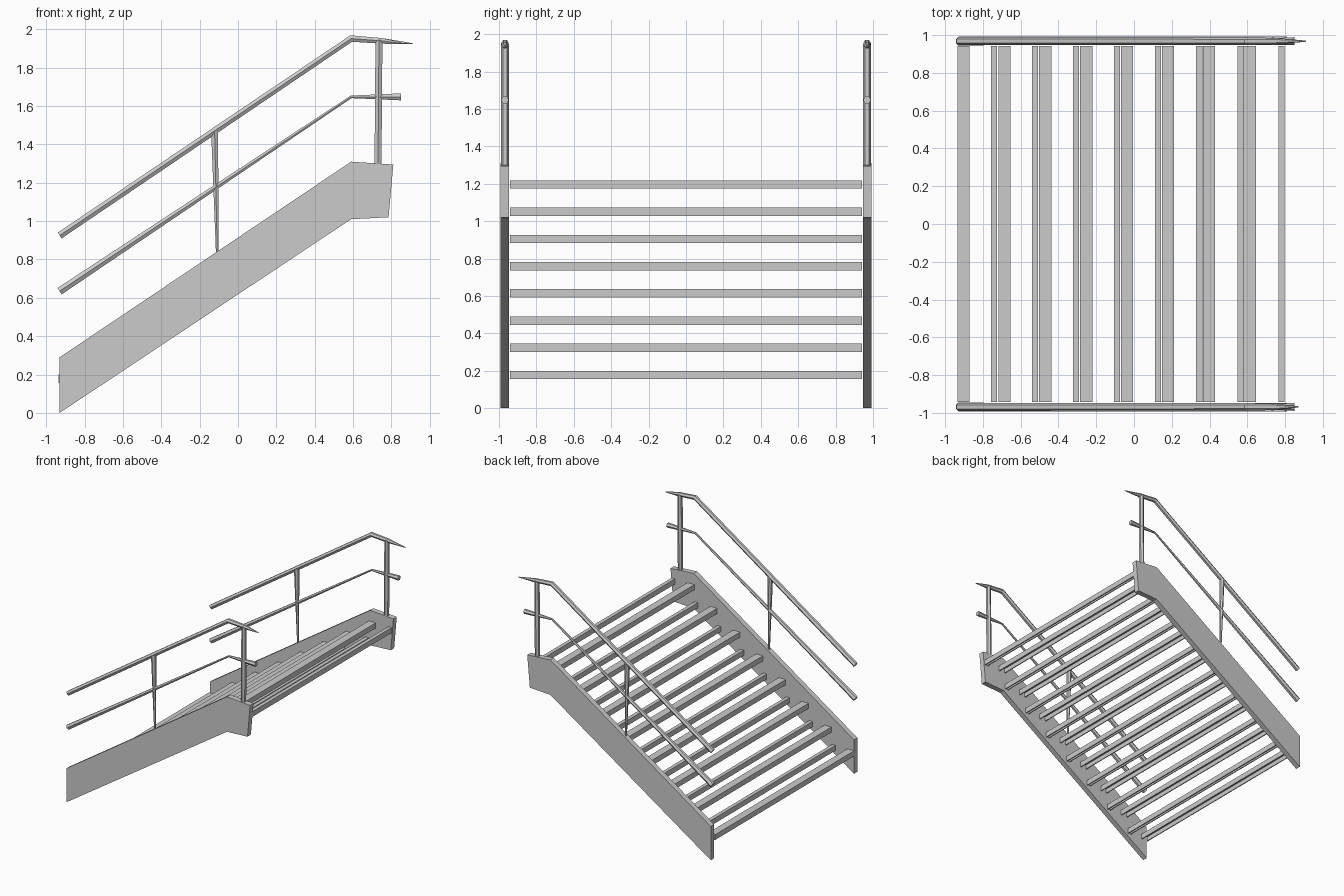
import bpy, bmesh

if "Cube" in bpy.data.objects:
    bpy.data.objects.remove(bpy.data.objects["Cube"])


def prism(name, profile, y0, y1):
    """Extrude a closed xz profile from y0 to y1."""
    bm = bmesh.new()
    face = bm.faces.new([bm.verts.new((x, y0, z)) for x, z in profile])
    new = bmesh.ops.extrude_face_region(bm, geom=[face])["geom"]
    verts = [v for v in new if isinstance(v, bmesh.types.BMVert)]
    bmesh.ops.translate(bm, verts=verts, vec=(0, y1 - y0, 0))
    bmesh.ops.recalc_face_normals(bm, faces=bm.faces)
    me = bpy.data.meshes.new(name)
    bm.to_mesh(me)
    bm.free()
    ob = bpy.data.objects.new(name, me)
    bpy.context.collection.objects.link(ob)
    return ob


def tube(name, points, y):
    """Six-sided tube through (x, z, radius) points."""
    cu = bpy.data.curves.new(name, 'CURVE')
    cu.dimensions = '3D'
    cu.bevel_depth = 1.0
    cu.bevel_resolution = 1
    cu.use_fill_caps = True
    sp = cu.splines.new('POLY')
    sp.use_smooth = False
    sp.points.add(len(points) - 1)
    for p, (x, z, r) in zip(sp.points, points):
        p.co = (x, y, z, 1)
        p.radius = r
    ob = bpy.data.objects.new(name, cu)
    bpy.context.collection.objects.link(ob)
    return ob


def folded(x, z, width, height, t=0.008):
    """Downward-open folded channel profile."""
    return [(x, z), (x, z + height), (x + width, z + height), (x + width, z),
            (x + width - t, z), (x + width - t, z + height - t),
            (x + t, z + height - t), (x + t, z)]


STRINGER = [(-0.93, 0), (0.59, 1.01), (0.785, 1.02), (0.81, 1.295),
            (0.59, 1.31), (-0.93, 0.29)]

for side, s in (("left", 1), ("right", -1)):
    # side plate
    prism("stringer_" + side, STRINGER, s * 0.947, s * 0.993)
    # rails, bent level at the top landing
    y = s * 0.968
    tip = 0.91 if s > 0 else 0.87
    tube("handrail_" + side, [(-0.93, 0.925, 0.021), (0.59, 1.952, 0.020),
                              (0.75, 1.94, 0.017), (tip, 1.925, 0.003)], y)
    tube("mid_rail_" + side, [(-0.93, 0.635, 0.023), (0.59, 1.648, 0.008),
                              (0.85, 1.648, 0.021)], y)
    # posts
    tube("top_post_" + side, [(0.73, 1.29, 0.021), (0.735, 1.945, 0.021)], y)
    tube("middle_post_" + side, [(-0.108, 0.83, 0.008), (-0.122, 1.47, 0.021)], y)

# open treads: nosing channel in front, narrow channel behind
for i in range(8):
    z = 0.155 + 0.1455 * i
    prism(f"tread_nosing_{i + 1}", folded(-0.935 + 0.2165 * i, z, 0.065, 0.045), -0.942, 0.942)
    prism(f"tread_back_{i + 1}", folded(-0.758 + 0.2175 * i, z, 0.032, 0.045), -0.942, 0.942)
